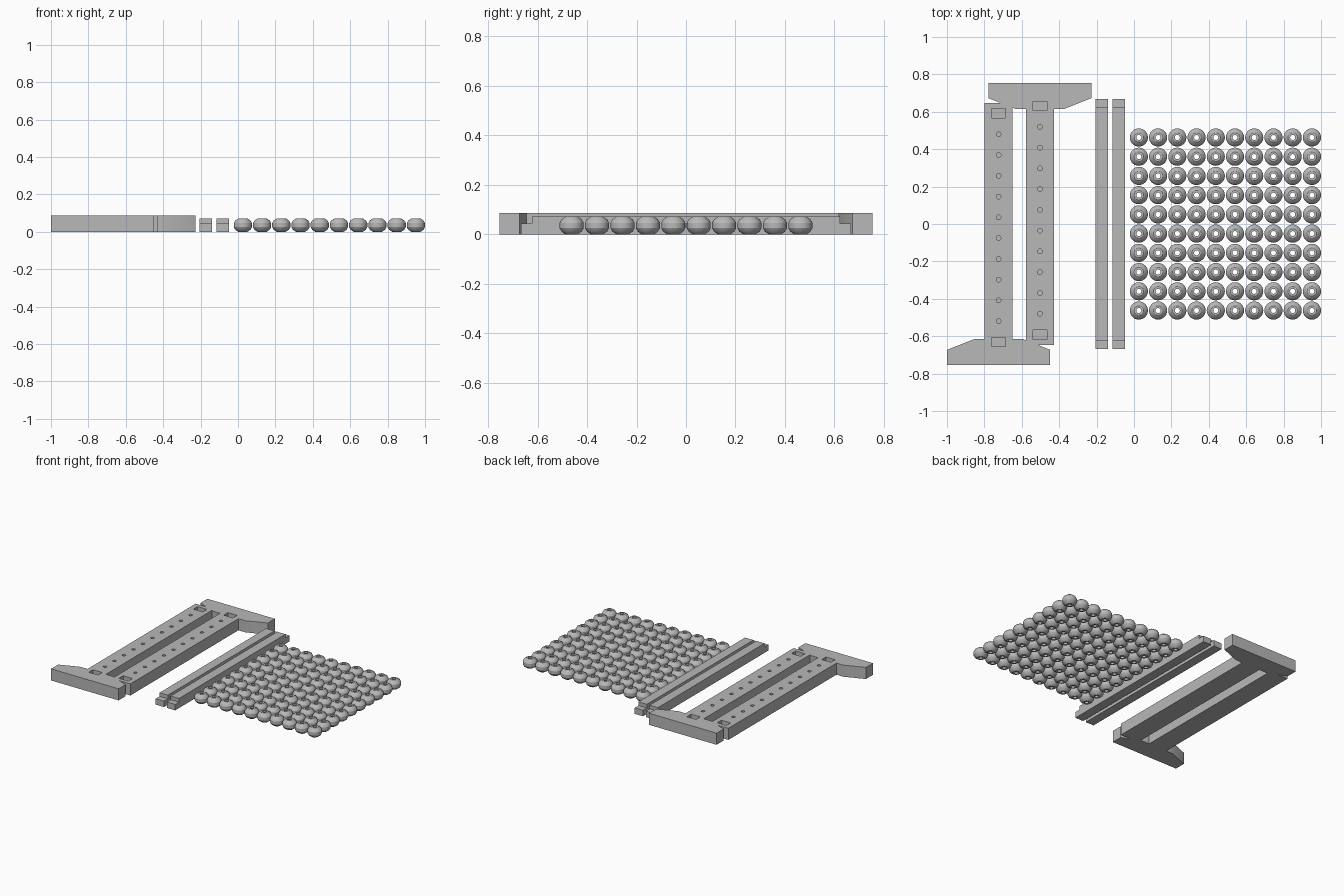
import bpy
import bmesh
import math
from mathutils import Matrix, Vector

if "Cube" in bpy.data.objects:
    bpy.data.objects.remove(bpy.data.objects["Cube"], do_unlink=True)

# Single light grey material
grey = bpy.data.materials.new("light_grey")
grey.use_nodes = True
COLOUR = (0.48, 0.48, 0.48, 1)
grey.diffuse_color = COLOUR
grey.node_tree.nodes["Principled BSDF"].inputs["Base Color"].default_value = COLOUR


def add_object(name, bm):
    bmesh.ops.recalc_face_normals(bm, faces=bm.faces[:])
    mesh = bpy.data.meshes.new(name)
    bm.to_mesh(mesh)
    bm.free()
    mesh.materials.append(grey)
    obj = bpy.data.objects.new(name, mesh)
    bpy.context.collection.objects.link(obj)
    return obj


def activate(obj):
    bpy.ops.object.select_all(action='DESELECT')
    obj.select_set(True)
    bpy.context.view_layer.objects.active = obj


def prism(name, outline, direction):
    """Extrude a closed outline of 3D points along a direction."""
    bm = bmesh.new()
    face = bm.faces.new([bm.verts.new(p) for p in outline])
    result = bmesh.ops.extrude_face_region(bm, geom=[face], use_keep_orig=True)
    moved = [v for v in result["geom"] if isinstance(v, bmesh.types.BMVert)]
    bmesh.ops.translate(bm, verts=moved, vec=Vector(direction))
    return add_object(name, bm)


# Side frame: upright with a flared foot, as one flat outline
HEIGHT = 0.086
DEPTH = 0.045
half = [(0.276, -0.755), (0.276, -0.673), (0.132, -0.616),
        (0.075, -0.616), (0.075, 0.646)]
outline = half + [(-x, y) for x, y in reversed(half)]
frame = prism("side_frame_left", [(x, y, 0) for x, y in outline], (0, 0, HEIGHT))

# Sockets for the beams and blind holes for the wires
bm = bmesh.new()
for y in (0.592, -0.63):
    place = Matrix.Translation((0, y, HEIGHT)) @ Matrix.Diagonal((0.076, 0.049, 2 * DEPTH, 1))
    bmesh.ops.create_cube(bm, size=1, matrix=place)
for i in range(10):
    bmesh.ops.create_cone(bm, cap_ends=True, segments=20, radius1=0.0125, radius2=0.0125,
                          depth=2 * DEPTH,
                          matrix=Matrix.Translation((0, -0.02 + (i - 4.5) * 0.111, HEIGHT)))
cutter = add_object("socket_cutter", bm)
cutter.hide_render = True

cut = frame.modifiers.new("sockets", 'BOOLEAN')
cut.operation = 'DIFFERENCE'
cut.solver = 'EXACT'
cut.object = cutter
activate(frame)
bpy.ops.object.modifier_apply(modifier=cut.name)
bpy.data.objects.remove(cutter, do_unlink=True)
bpy.ops.object.shade_smooth_by_angle(angle=math.radians(30))

# Second side frame, turned half way round
second = bpy.data.objects.new("side_frame_right", frame.data)
bpy.context.collection.objects.link(second)
frame.location.x = -0.724
second.location.x = -0.503
second.rotation_euler.z = math.pi

# Cross beams with a lower tenon at each end
beam_side = [(0.667, 0), (0.667, 0.044), (0.622, 0.044), (0.622, 0.071)]
beam_side += [(-y, z) for y, z in reversed(beam_side)]
for name, x in (("upper_beam", -0.206), ("lower_beam", -0.115)):
    prism(name, [(x, y, z) for y, z in beam_side], (0.068, 0, 0))

# Bead: turned profile with a through hole, repeated in a ten by ten grid
lower = [(0.0135, 0), (0.025, 0), (0.041, 0.011), (0.0485, 0.025)]
profile = lower + [(r, 0.071 - z) for r, z in reversed(lower)]
bm = bmesh.new()
ring = [bm.verts.new((r, 0, z)) for r, z in profile]
edges = [bm.edges.new((a, b)) for a, b in zip(ring, ring[1:] + ring[:1])]
bmesh.ops.spin(bm, geom=ring + edges, cent=(0, 0, 0), axis=(0, 0, 1),
               angle=math.tau, steps=28, use_merge=False)
bmesh.ops.remove_doubles(bm, verts=bm.verts[:], dist=0.0001)
beads = add_object("beads", bm)
activate(beads)
bpy.ops.object.shade_smooth_by_angle(angle=math.radians(28))
PITCH = 0.1028
beads.location = (0.026, -4.5 * PITCH, 0)
for axis in ((PITCH, 0, 0), (0, PITCH, 0)):
    array = beads.modifiers.new("grid", 'ARRAY')
    array.count = 10
    array.use_relative_offset = False
    array.use_constant_offset = True
    array.constant_offset_displace = axis
